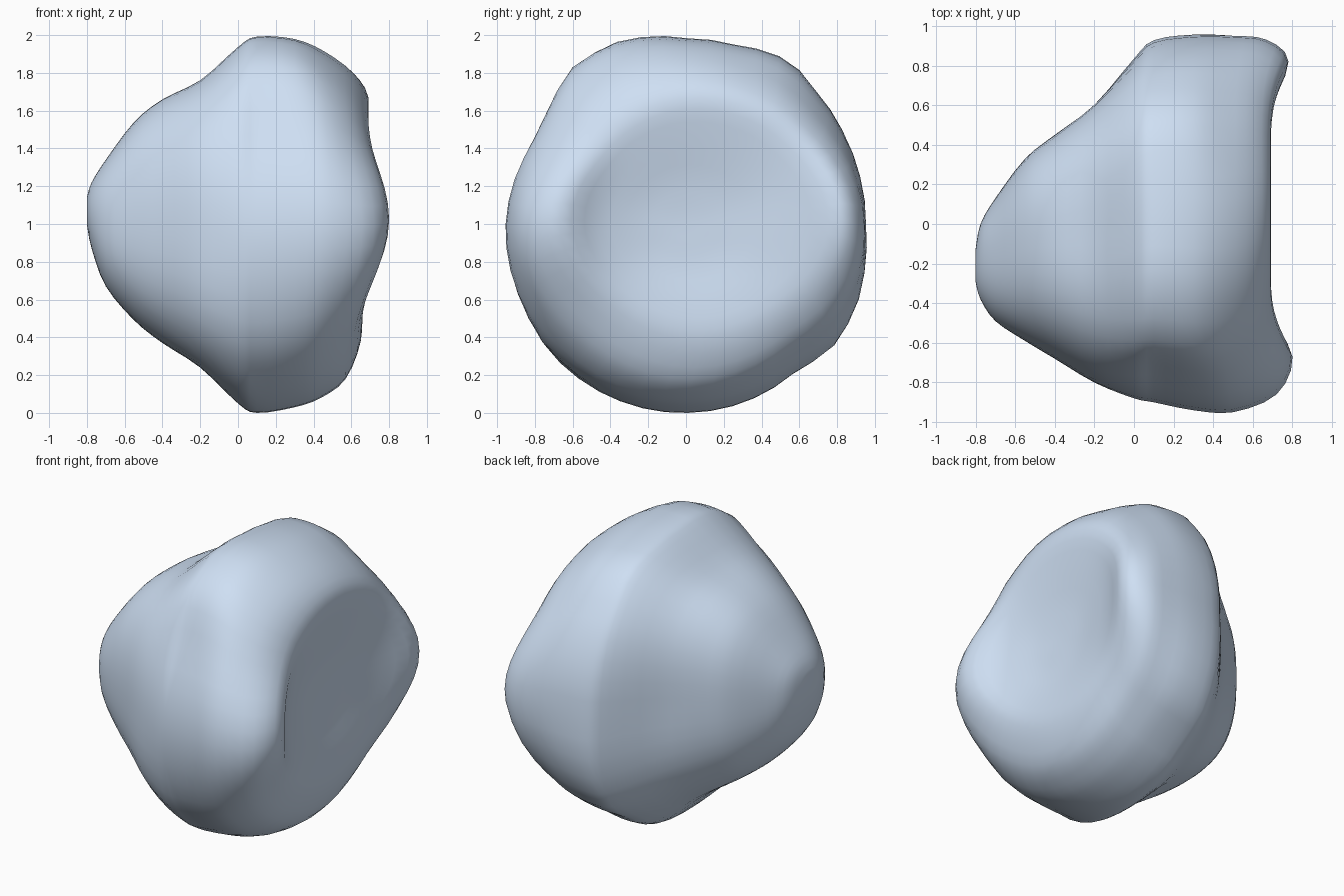
import bpy, bmesh, math

if "Cube" in bpy.data.objects:
    bpy.data.objects.remove(bpy.data.objects["Cube"])

SEGMENTS = 48
STEPS = 3

# Rings from the blunt tip (-x) to the dished face (+x):
# x toward (+y, -y, top, bottom), y min, y max, z min, z max,
# outline weight, diagonal bulge
def flat(x, *rest):
    return (x, x, x, x) + rest

RINGS = [
    flat(-0.80, -0.29, -0.13, 1.01, 1.15, 0, 0),
    flat(-0.775, -0.38, 0.00, 0.88, 1.23, 0, 0.04),
    flat(-0.70, -0.49, 0.13, 0.68, 1.35, 0, 0.06),
    flat(-0.55, -0.59, 0.33, 0.50, 1.55, 0, 0.08),
    flat(-0.40, -0.68, 0.45, 0.38, 1.67, 0, 0.09),
    flat(-0.20, -0.80, 0.60, 0.25, 1.77, 0.2, 0.11),
    flat(0.00, -0.88, 0.83, 0.06, 1.94, 0.7, 0.05),
    flat(0.10, -0.90, 0.92, 0.01, 1.99, 1.0, 0.01),
    flat(0.30, -0.94, 0.95, 0.04, 1.98, 0.9, 0),
    (0.50, 0.50, 0.46, 0.44, -0.95, 0.95, 0.09, 1.92, 0.6, -0.02),
    (0.67, 0.72, 0.61, 0.57, -0.86, 0.93, 0.19, 1.81, 0.5, -0.045),
    (0.78, 0.80, 0.69, 0.65, -0.67, 0.82, 0.39, 1.68, 0.3, -0.055),
    (0.69, 0.69, 0.67, 0.65, -0.47, 0.57, 0.57, 1.48, 0.2, -0.03),
    (0.63, 0.63, 0.63, 0.62, -0.25, 0.28, 0.78, 1.25, 0, 0),
    (0.615, 0.615, 0.615, 0.615, -0.08, 0.08, 0.94, 1.08, 0, 0),
]

# Irregular outline of the widest section: angle, radius factor
OUTLINE = [(0, 1), (30, 1.01), (45, 1.02), (56, 1.05), (75, 1), (90, 1),
           (112, 1.06), (129, 1.07), (140, 1), (152, 0.965), (180, 1),
           (217, 1.036), (231, 1.02), (270, 1), (309, 0.99), (322, 1.05),
           (335, 1.055), (360, 1)]


def outline(deg):
    for (a, m), (b, n) in zip(OUTLINE, OUTLINE[1:]):
        if a <= deg <= b:
            return m + (n - m) * (deg - a) / (b - a)
    return 1


def catmull(a, b, c, d, t):
    return 0.5 * (2 * b + (c - a) * t + (2 * a - 5 * b + 4 * c - d) * t * t
                  + (3 * b - a - 3 * c + d) * t ** 3)


def ring_point(r, i):
    xyp, xyn, xt, xb, y0, y1, z0, z1, w, bulge = r
    a = 2 * math.pi * i / SEGMENTS
    c, s = math.cos(a), math.sin(a)
    # the upper back shoulder is fuller than the upper front one
    if s > 0 and bulge > 0:
        bulge *= 1.3 if c > 0 else 0.6
    m = 1 + (outline(math.degrees(a)) - 1) * w + bulge * math.sin(2 * a) ** 2
    # the rim rises to a narrow peak at each side; top and bottom blend smoothly
    side = c ** 6
    ends = xb + (xt - xb) * (s + 1) / 2
    x = ends + ((xyp if c > 0 else xyn) - ends) * side
    return (x, (y0 + y1) / 2 + (y1 - y0) / 2 * c * m,
            (z0 + z1) / 2 + (z1 - z0) / 2 * s * m)


# Smoothly interpolated set of rings
rings = []
for k in range(len(RINGS) - 1):
    quad = [RINGS[min(max(k + j, 0), len(RINGS) - 1)] for j in (-1, 0, 1, 2)]
    for j in range(STEPS):
        rings.append([catmull(*v, j / STEPS) for v in zip(*quad)])
rings.append(RINGS[-1])

# Rock skin
bm = bmesh.new()
loops = [[bm.verts.new(ring_point(r, i)) for i in range(SEGMENTS)] for r in rings]
for p, q in zip(loops, loops[1:]):
    for i in range(SEGMENTS):
        j = (i + 1) % SEGMENTS
        bm.faces.new((p[i], p[j], q[j], q[i]))

# Closed ends: blunt tip and bottom of the dish
for loop, centre in ((loops[0], (-0.80, -0.21, 1.08)), (loops[-1], (0.613, 0, 1.01))):
    hub = bm.verts.new(centre)
    for i in range(SEGMENTS):
        bm.faces.new((loop[i], loop[(i + 1) % SEGMENTS], hub))
bmesh.ops.recalc_face_normals(bm, faces=bm.faces)

# Rest the lowest point on the ground
low = min(v.co.z for v in bm.verts)
bmesh.ops.translate(bm, verts=bm.verts, vec=(0, 0, -low))
for f in bm.faces:
    f.smooth = True

mesh = bpy.data.meshes.new("asteroid_rock")
bm.to_mesh(mesh)
bm.free()
rock = bpy.data.objects.new("asteroid_rock", mesh)
bpy.context.collection.objects.link(rock)

# Pale blue stone
stone = bpy.data.materials.new("pale_blue_stone")
stone.diffuse_color = (0.62, 0.74, 0.90, 1)
stone.use_nodes = True
stone.node_tree.nodes["Principled BSDF"].inputs["Base Color"].default_value = stone.diffuse_color
mesh.materials.append(stone)
